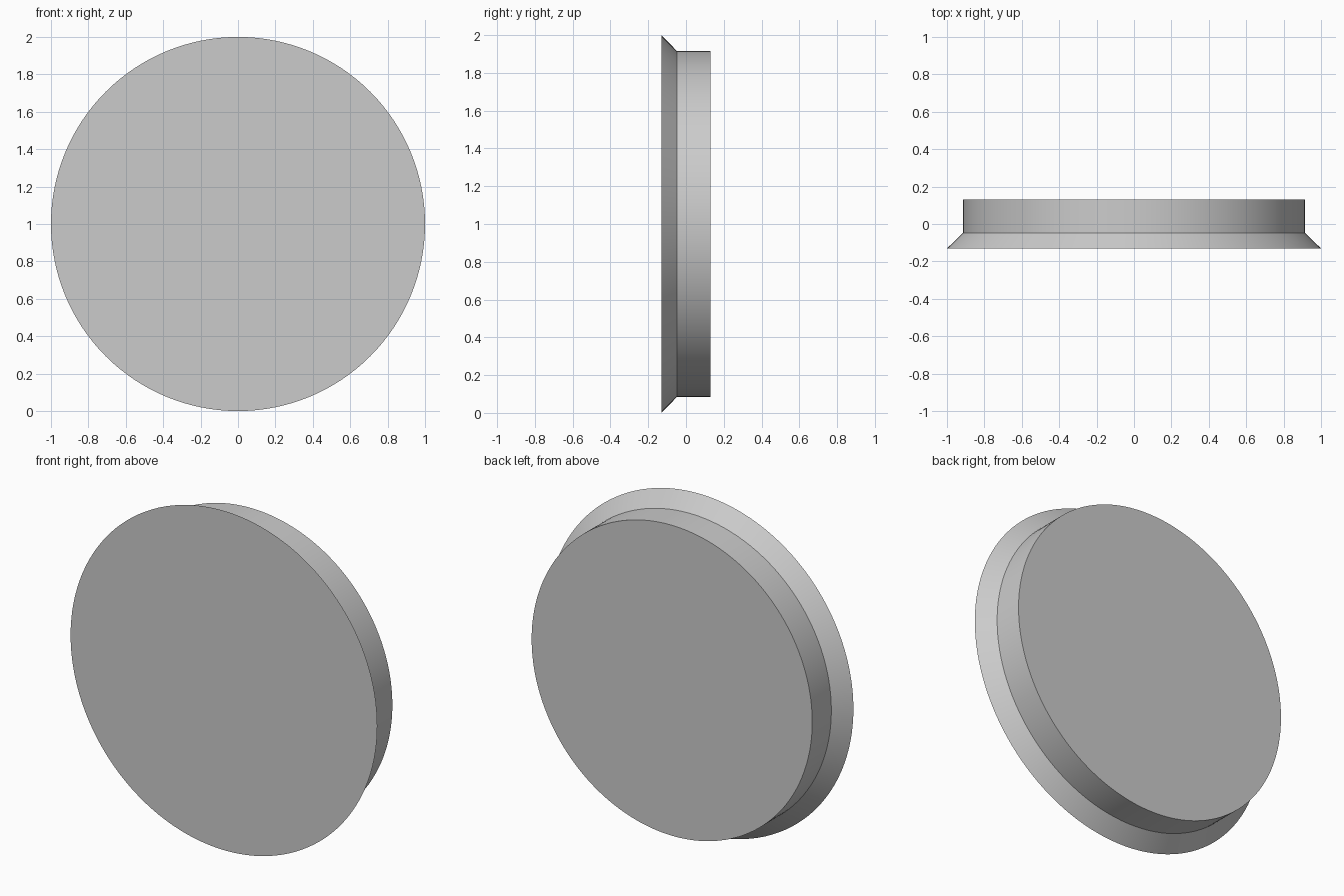
import bpy, bmesh, math

if "Cube" in bpy.data.objects:
    bpy.data.objects.remove(bpy.data.objects["Cube"])

SIDES = 128
# Profile along y: (radius, y) - wide front edge, chamfer in, straight rear drum
PROFILE = [(1.0, -0.131), (0.915, -0.047), (0.915, 0.131)]

bm = bmesh.new()
rings = []
for r, y in PROFILE:
    rings.append([bm.verts.new((r * math.cos(a), y, 1.0 + r * math.sin(a)))
                  for a in (2 * math.pi * i / SIDES for i in range(SIDES))])

# Side walls
for a, b in zip(rings, rings[1:]):
    for i in range(SIDES):
        j = (i + 1) % SIDES
        bm.faces.new((a[i], a[j], b[j], b[i]))

# Flat front and back
bm.faces.new(rings[0])
bm.faces.new(rings[-1])
bmesh.ops.recalc_face_normals(bm, faces=bm.faces)

mesh = bpy.data.meshes.new("flanged_disc")
bm.to_mesh(mesh)
bm.free()
disc = bpy.data.objects.new("flanged_disc", mesh)
bpy.context.collection.objects.link(disc)

# Smooth round walls, crisp rims
bpy.context.view_layer.objects.active = disc
disc.select_set(True)
bpy.ops.object.shade_smooth_by_angle(angle=math.radians(30))
